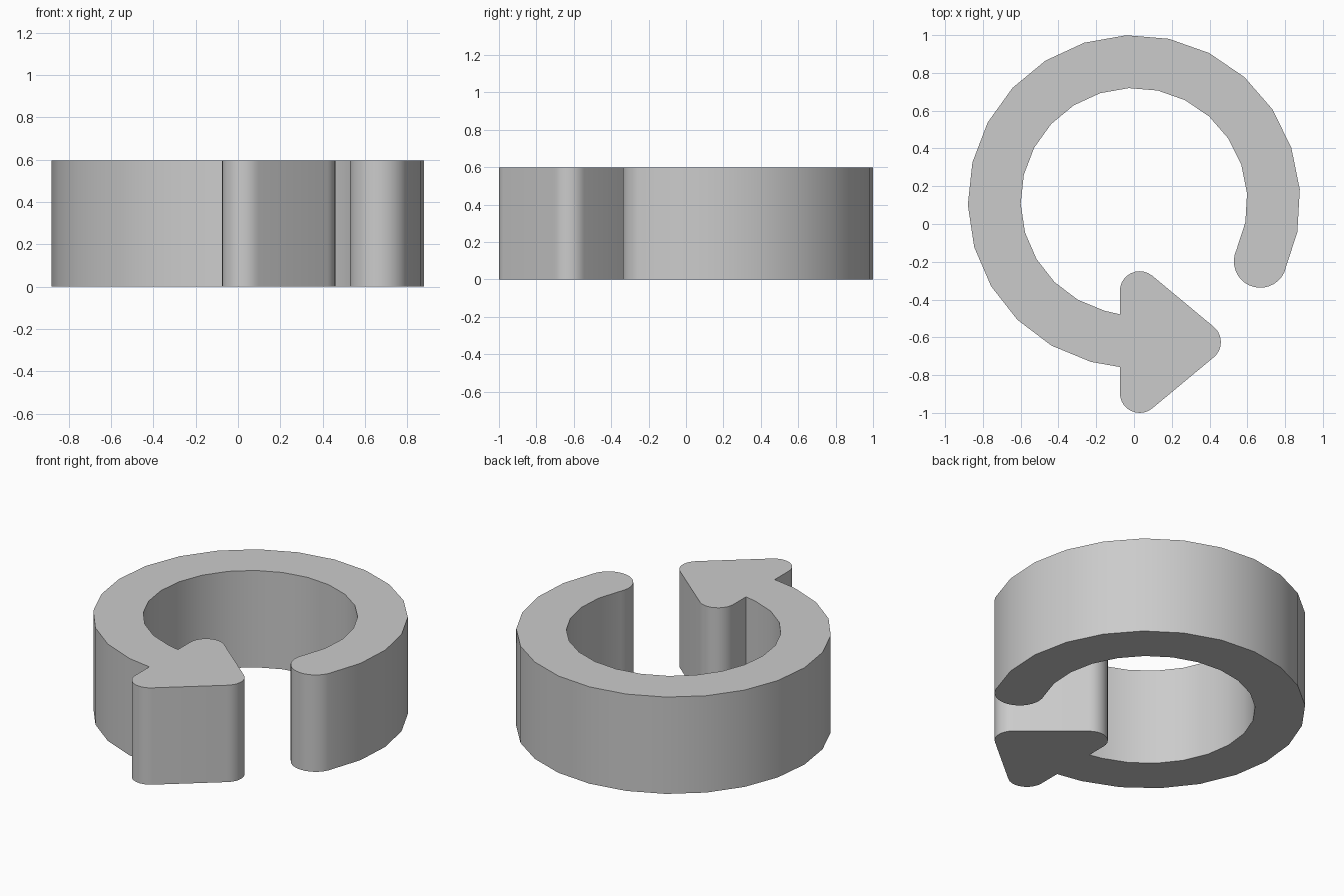
import bpy
import bmesh
from math import cos, sin, radians, atan2, degrees

cube = bpy.data.objects.get("Cube")
if cube:
    bpy.data.objects.remove(cube, do_unlink=True)

HEIGHT = 0.597
CENTRE = (0.0, 0.12)
OUTER, INNER = 0.88, 0.60
CORNER = 0.105


def on_circle(centre, radius, angle):
    a = radians(angle)
    return (centre[0] + radius * cos(a), centre[1] + radius * sin(a))


def arc(centre, radius, start, end, steps):
    return [on_circle(centre, radius, start + (end - start) * i / steps)
            for i in range(steps + 1)]


# Ring band: coarse segments running clockwise from the arrowhead to the tail
tail = -25.4
step = (255 - tail) / 19
angles = [265.2] + [255 - step * k for k in range(20)]
outer_edge = [on_circle(CENTRE, OUTER, a) for a in angles]
inner_edge = [on_circle(CENTRE, INNER, a) for a in reversed(angles)]

# Round tail end
cap_centre = on_circle(CENTRE, (OUTER + INNER) / 2, tail)
tail_cap = arc(cap_centre, (OUTER - INNER) / 2, tail, tail - 180, 16)[1:-1]

# Arrowhead: triangle with rounded corners
upper, tip, lower = (0.03, -0.355), (0.355, -0.625), (0.03, -0.895)
slope = degrees(atan2(tip[0] - upper[0], upper[1] - tip[1]))
arrowhead = (arc(upper, CORNER, 180, slope, 10)
             + arc(tip, CORNER, slope, -slope, 10)
             + arc(lower, CORNER, -slope, -180, 10))

# The band meets the straight back of the arrowhead
back = upper[0] - CORNER
outer_edge[0] = (back, outer_edge[0][1])
inner_edge[-1] = (back, inner_edge[-1][1])

# Extrude the whole outline upwards
bm = bmesh.new()
outline = outer_edge + tail_cap + inner_edge + arrowhead
base = bm.faces.new([bm.verts.new((x, y, 0)) for x, y in outline])
extruded = bmesh.ops.extrude_face_region(bm, geom=[base], use_keep_orig=True)
top_verts = [g for g in extruded["geom"] if isinstance(g, bmesh.types.BMVert)]
bmesh.ops.translate(bm, verts=top_verts, vec=(0, 0, HEIGHT))
bmesh.ops.recalc_face_normals(bm, faces=bm.faces)
mesh = bpy.data.meshes.new("circular_arrow")
bm.to_mesh(mesh)
bm.free()

arrow = bpy.data.objects.new("circular_arrow", mesh)
bpy.context.collection.objects.link(arrow)

# Plain grey
grey = bpy.data.materials.new("light_grey")
grey.use_nodes = True
colour = (0.6, 0.6, 0.6, 1)
grey.diffuse_color = colour
for node in grey.node_tree.nodes:
    if node.type == "BSDF_PRINCIPLED":
        node.inputs["Base Color"].default_value = colour
mesh.materials.append(grey)

# Smooth curved walls, sharp rims
bpy.ops.object.select_all(action="DESELECT")
arrow.select_set(True)
bpy.context.view_layer.objects.active = arrow
bpy.ops.object.shade_smooth_by_angle(angle=radians(30))
